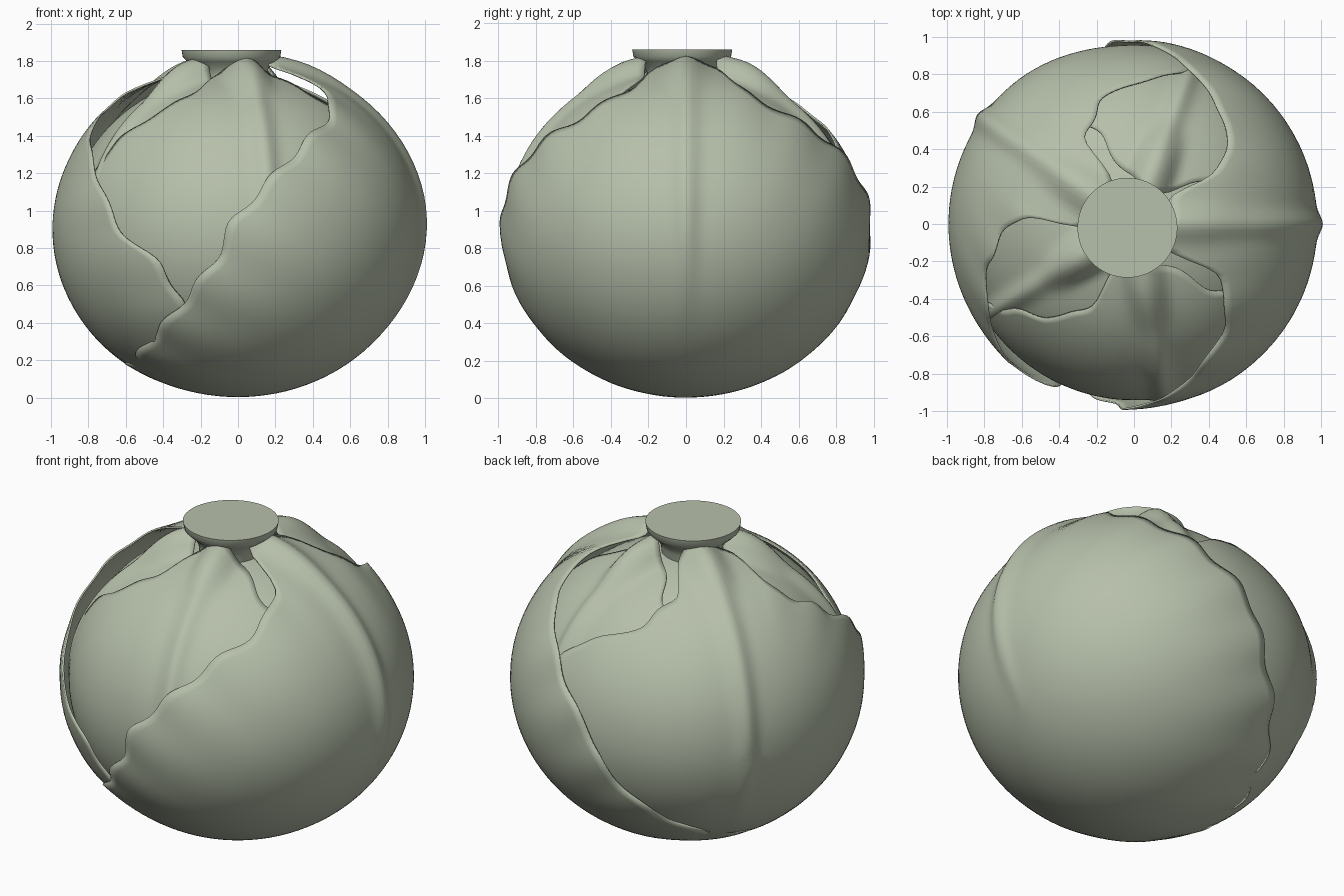
import bpy, bmesh, math
from mathutils import Vector

if "Cube" in bpy.data.objects:
    bpy.data.objects.remove(bpy.data.objects["Cube"])

green = bpy.data.materials.new("sage_green")
green.diffuse_color = (0.47, 0.525, 0.405, 1)
green.use_nodes = True
green.node_tree.nodes["Principled BSDF"].inputs["Base Color"].default_value = green.diffuse_color
CZ, RZ = 0.9, 0.915          # head centre height and height/width ratio


def direction(el, az):
    e, a = math.radians(el), math.radians(az)
    return Vector((math.cos(e) * math.cos(a), math.cos(e) * math.sin(a), math.sin(e)))


def ramp(x, lo, hi):
    t = min(1, max(0, (x - lo) / (hi - lo)))
    return t * t * (3 - 2 * t)


def finish(name, bm, angle=40):
    me = bpy.data.meshes.new(name)
    bm.to_mesh(me)
    bm.free()
    ob = bpy.data.objects.new(name, me)
    bpy.context.collection.objects.link(ob)
    me.materials.append(green)
    bpy.ops.object.select_all(action='DESELECT')
    ob.select_set(True)
    bpy.context.view_layer.objects.active = ob
    bpy.ops.object.shade_smooth_by_angle(angle=math.radians(angle))
    return ob


def leaf(name, scale, rib_az, centre, outline, flare=0, ripple=0, bulge=0):
    """Shell patch around a centre direction; outline is (elevation, azimuth) pairs."""
    SEG, RINGS = 180, 30
    c = direction(*centre)
    e1 = (Vector((0, 0, 1)) - c * c.z).normalized()
    e2 = c.cross(e1)
    # outline as angular reach around the centre
    reach = []
    for p in outline:
        d = direction(*p)
        reach.append((math.atan2(d.dot(e2), d.dot(e1)) % math.tau, c.angle(d)))
    reach.sort()
    reach = [(reach[-1][0] - math.tau, reach[-1][1])] + reach + [(reach[0][0] + math.tau, reach[0][1])]

    def rho_at(phi):
        for (a, ra), (b, rb) in zip(reach, reach[1:]):
            if a <= phi <= b:
                return ra + (rb - ra) * (phi - a) / max(1e-6, b - a)
        return reach[0][1]

    rho = [rho_at(math.tau * j / SEG) for j in range(SEG)]
    for _ in range(2):
        rho = [(rho[j - 1] + 2 * rho[j] + rho[(j + 1) % SEG]) / 4 for j in range(SEG)]
    rho = [r + 0.016 * math.sin(17 * math.tau * j / SEG) for j, r in enumerate(rho)]

    ca, sa = math.cos(math.radians(rib_az)), math.sin(math.radians(rib_az))

    def place(d, t, phi):
        el = math.degrees(math.asin(max(-1, min(1, d.z))))
        side, ahead = d.y * ca - d.x * sa, d.x * ca + d.y * sa
        # fuller on the left side, where this leaf is outermost
        left = ramp(-d.x, 0.05, 0.75)
        s = scale + bulge * left
        if ahead > 0:
            # midrib, and the stalk rising to the stem
            s += 0.035 * math.exp(-(side / 0.06) ** 2) * ramp(el, -45, 15)
            s += (1.0 - scale) * math.exp(-(side / 0.11) ** 4) * ramp(el, 50, 72)
        # curled, rippled rim away from the stalk; kept flat where an outer leaf covers it
        shown = left if bulge else 1
        s += shown * t ** 7 * (flare + ripple * math.sin(17 * phi)) * (1 - ramp(el, 50, 65))
        return Vector((d.x * s, d.y * s, CZ + RZ * d.z * s))

    bm = bmesh.new()
    hub = bm.verts.new(place(c, 0, 0))
    rings = []
    for k in range(1, RINGS + 1):
        t = k / RINGS
        ring = []
        for j in range(SEG):
            phi = math.tau * j / SEG
            out = e1 * math.cos(phi) + e2 * math.sin(phi)
            d = c * math.cos(rho[j] * t) + out * math.sin(rho[j] * t)
            ring.append(bm.verts.new(place(d, t, phi)))
        rings.append(ring)
    for j in range(SEG):
        n = (j + 1) % SEG
        bm.faces.new((hub, rings[0][j], rings[0][n]))
        for a, b in zip(rings, rings[1:]):
            bm.faces.new((a[j], b[j], b[n], a[n]))
    ob = finish(name, bm, 60)
    m = ob.modifiers.new("thickness", 'SOLIDIFY')
    m.thickness, m.offset = 0.01, -1
    return ob


# right outer leaf, symmetric about its rib and wrapping under the head
half = [(76, 45), (60, 29), (50, 39), (42, 48), (19, 78), (3, 92), (-10, 97), (-25, 109), (-40, 128)]
leaf("right_outer_leaf", 0.98, 0, (-35, 0),
     [(80, 0), (-53, 175)] + half + [(e, -a) for e, a in half], 0.008, 0.008)

# back left leaf
leaf("back_left_leaf", 0.958, 145, (-5, 150),
     [(80, 145), (73, 190), (64, 178), (55, 173), (45, 184), (35, 196), (25, 210), (13, 222),
      (-2, 232), (-10, 243), (-25, 251), (-48, 245), (-62, 200), (-60, 120), (-35, 75),
      (0, 65), (28, 72), (39, 94), (45, 106), (57, 121), (73, 114)], 0.012, 0.006, 0.034)

# front leaf
leaf("front_leaf", 0.942, -80, (-5, -88),
     [(80, -80), (76, -112), (70, -116), (60, -116), (48, -127), (25, -149), (0, -155), (-30, -150),
      (-45, -100), (-30, -50), (0, -30), (30, -30), (58, -42), (72, -50)], 0.004)

# inner leaves showing between the outer ones
for name, scale, az in (("back_inner_leaf", 0.925, 70), ("left_inner_leaf", 0.915, 212)):
    side = [(72, 30), (58, 40), (30, 48), (-10, 48)]
    leaf(name, scale, az, (10, az),
         [(80, az), (-30, az)] + [(e, az + s * a) for e, a in side for s in (1, -1)])

# solid heart
bm = bmesh.new()
bmesh.ops.create_uvsphere(bm, u_segments=64, v_segments=32, radius=0.89)
for v in bm.verts:
    v.co.z = CZ + v.co.z * 0.89
finish("heart", bm)

# cut stem
profile = [(0, 1.62), (0.17, 1.62), (0.18, 1.72), (0.2, 1.765), (0.235, 1.795),
           (0.26, 1.82), (0.267, 1.86), (0, 1.86)]
bm = bmesh.new()
vs = [bm.verts.new((r, 0, z)) for r, z in profile]
es = [bm.edges.new(p) for p in zip(vs, vs[1:])]
bmesh.ops.spin(bm, geom=vs + es, cent=(0, 0, 0), axis=(0, 0, 1), angle=math.tau, steps=64)
bmesh.ops.remove_doubles(bm, verts=bm.verts, dist=1e-5)
bmesh.ops.recalc_face_normals(bm, faces=bm.faces)
stem = finish("stem", bm)
stem.location = (-0.035, -0.02, 0)
